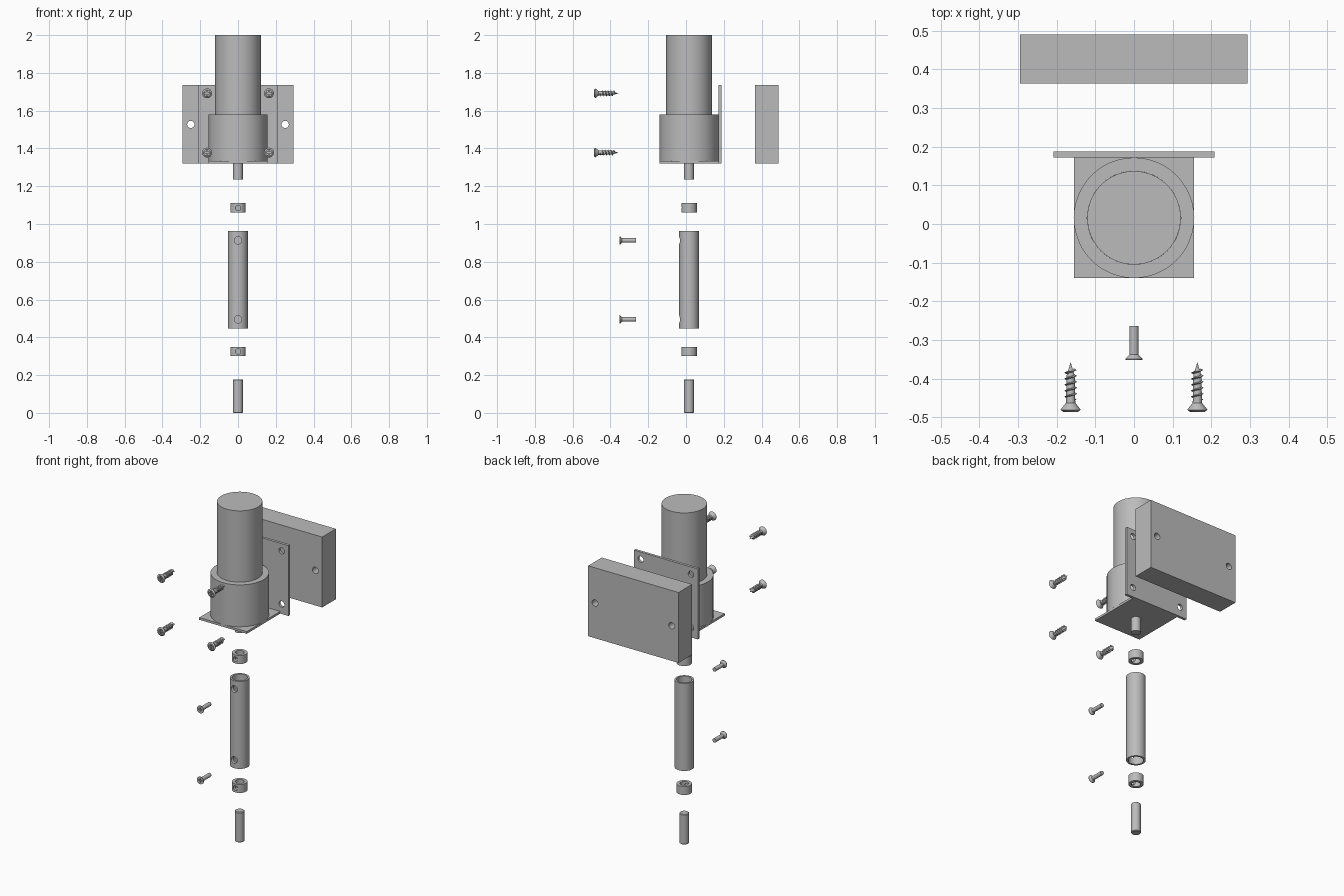
import bpy, bmesh, math
from mathutils import Matrix, Vector

if "Cube" in bpy.data.objects:
    bpy.data.objects.remove(bpy.data.objects["Cube"])

grey = bpy.data.materials.new("plain grey")
grey.diffuse_color = (0.5, 0.5, 0.5, 1)
grey.use_nodes = True
grey.node_tree.nodes["Principled BSDF"].inputs["Base Color"].default_value = grey.diffuse_color

AXIS_Y = 0.016                                  # y of the common vertical axis
FORWARD = Matrix.Rotation(-math.pi / 2, 4, 'X')  # turns local z into +y


def finish(name, bm, loc=(0, 0, 0), turn=None):
    bmesh.ops.remove_doubles(bm, verts=bm.verts, dist=1e-5)
    bmesh.ops.recalc_face_normals(bm, faces=bm.faces)
    if turn:
        bm.transform(turn)
    me = bpy.data.meshes.new(name)
    bm.to_mesh(me)
    bm.free()
    me.materials.append(grey)
    ob = bpy.data.objects.new(name, me)
    ob.location = loc
    bpy.context.collection.objects.link(ob)
    return ob


def lathe(name, profile, loc=(0, 0, 0), closed=False, steps=48, turn=None):
    """Revolve (radius, height) points about z."""
    bm = bmesh.new()
    vs = [bm.verts.new((r, 0, z)) for r, z in profile]
    es = [bm.edges.new(p) for p in zip(vs, vs[1:])]
    if closed:
        es.append(bm.edges.new((vs[-1], vs[0])))
    bmesh.ops.spin(bm, geom=vs + es, cent=(0, 0, 0), axis=(0, 0, 1),
                   angle=2 * math.pi, steps=steps)
    return finish(name, bm, loc, turn)


def rod(name, r, z0, z1, ch=0.0, **kw):
    prof = [(0, z0), (r - ch, z0), (r, z0 + ch), (r, z1 - ch), (r - ch, z1), (0, z1)]
    return lathe(name, prof, (0, AXIS_Y, 0), **kw)


def sleeve(name, r, bore, z0, z1):
    return lathe(name, [(bore, z0), (r, z0), (r, z1), (bore, z1)],
                 (0, AXIS_Y, 0), closed=True)


def box(name, lo, hi):
    bm = bmesh.new()
    lo, hi = Vector(lo), Vector(hi)
    bmesh.ops.create_cube(bm, size=1, matrix=Matrix.Translation((lo + hi) / 2)
                          @ Matrix.Diagonal((*(hi - lo), 1)))
    return finish(name, bm)


def cut(ob, cutter):
    mod = ob.modifiers.new("cut", 'BOOLEAN')
    mod.operation, mod.solver, mod.object = 'DIFFERENCE', 'EXACT', cutter
    bpy.context.view_layer.objects.active = ob
    bpy.ops.object.modifier_apply(modifier=mod.name)
    bpy.data.objects.remove(cutter)


def drill(ob, r, x, y, z, depth, r_inner=None, sink=0.01):
    """Hole running towards +y, optionally countersunk."""
    ri = r_inner or r
    prof = [(0, 0), (r, 0), (r, sink / 2), (ri, sink), (ri, depth), (0, depth)]
    cut(ob, lathe("cutter", prof, (x, y, z), steps=24, turn=FORWARD))


def cross_recess(ob, size, depth):
    for sx, sz in ((size, size * 0.24), (size * 0.24, size)):
        cut(ob, box("cutter", (-sx, -0.01, -sz), (sx, depth, sz)))


def thread(name, r0, r1, start, pitch, turns):
    """Helical ridge with a triangular section."""
    bm = bmesh.new()
    n, prev, w = 20, None, pitch * 0.24
    for i in range(n * turns + 1):
        a, z = 2 * math.pi * i / n, start + pitch * i / n
        tip = r0 if i in (0, n * turns) else r1
        ring = [bm.verts.new((r * math.cos(a), r * math.sin(a), z + d))
                for r, d in ((r0 - 0.002, -w), (tip, 0), (r0 - 0.002, w))]
        if prev:
            for k in range(3):
                j = (k + 1) % 3
                bm.faces.new((prev[k], prev[j], ring[j], ring[k]))
        else:
            bm.faces.new(ring)
        prev = ring
    bm.faces.new(prev)
    return finish(name, bm, turn=FORWARD)


def place(ob, spots):
    """Put the object at the first spot and linked copies at the others."""
    ob.location = spots[0]
    for s in spots[1:]:
        c = ob.copy()
        c.location = s
        bpy.context.collection.objects.link(c)


# Mounting block with two through holes
block = box("mounting_block", (-0.295, 0.364, 1.32), (0.294, 0.491, 1.735))
for x in (-0.25, 0.25):
    drill(block, 0.019, x, 0.3, 1.527, 0.3)

# Angle bracket: drilled upright plate and bottom shelf
corners = [(x, z) for x in (-0.164, 0.164) for z in (1.378, 1.692)]
plate = box("bracket_upright", (-0.209, 0.172, 1.32), (0.208, 0.188, 1.735))
for x, z in corners:
    drill(plate, 0.018, x, 0.1, z, 0.2)
box("bracket_shelf", (-0.155, -0.14, 1.32), (0.155, 0.172, 1.333))

# Motor body, its collar and output shaft
rod("motor_body", 0.121, 1.334, 2.0, steps=64)
sleeve("motor_collar", 0.156, 0.1212, 1.333, 1.58)
rod("motor_shaft", 0.026, 1.235, 1.325)

# Two ring collars with a set-screw hole in front
for name, z0 in (("upper_ring", 1.06), ("lower_ring", 0.3)):
    ring = sleeve(name, 0.041, 0.024, z0, z0 + 0.05)
    drill(ring, 0.014, 0, AXIS_Y - 0.06, z0 + 0.025, 0.06)

# Coupling tube with countersunk front holes, and the end pin
tube = sleeve("coupling_tube", 0.052, 0.041, 0.447, 0.963)
for z in (0.913, 0.495):
    drill(tube, 0.02, 0, AXIS_Y - 0.065, z, 0.06, 0.014, 0.03)
rod("end_pin", 0.026, 0.0, 0.178, 0.003)

# Wood screws: countersunk head, pointed shank, raised thread
screw = lathe("wood_screw", [(0, 0), (0.018, 0), (0.026, 0.006), (0.024, 0.009),
                             (0.012, 0.024), (0.0105, 0.095), (0, 0.129)],
              steps=24, turn=FORWARD)
cross_recess(screw, 0.014, 0.008)
spots = [(x, -0.487, z) for x, z in corners]
place(screw, spots)
place(thread("screw_thread", 0.0105, 0.0165, 0.032, 0.0155, 5), spots)

# Machine screws for the tube
bolt = lathe("machine_screw", [(0, 0), (0.022, 0), (0.022, 0.003), (0.0117, 0.014),
                               (0.0117, 0.088), (0, 0.088)], steps=24, turn=FORWARD)
cross_recess(bolt, 0.012, 0.006)
place(bolt, [(0, -0.352, z) for z in (0.913, 0.495)])

# Smooth round walls, crisp edges
bpy.ops.object.select_all(action='SELECT')
bpy.context.view_layer.objects.active = block
bpy.ops.object.shade_smooth_by_angle(angle=math.radians(35))
